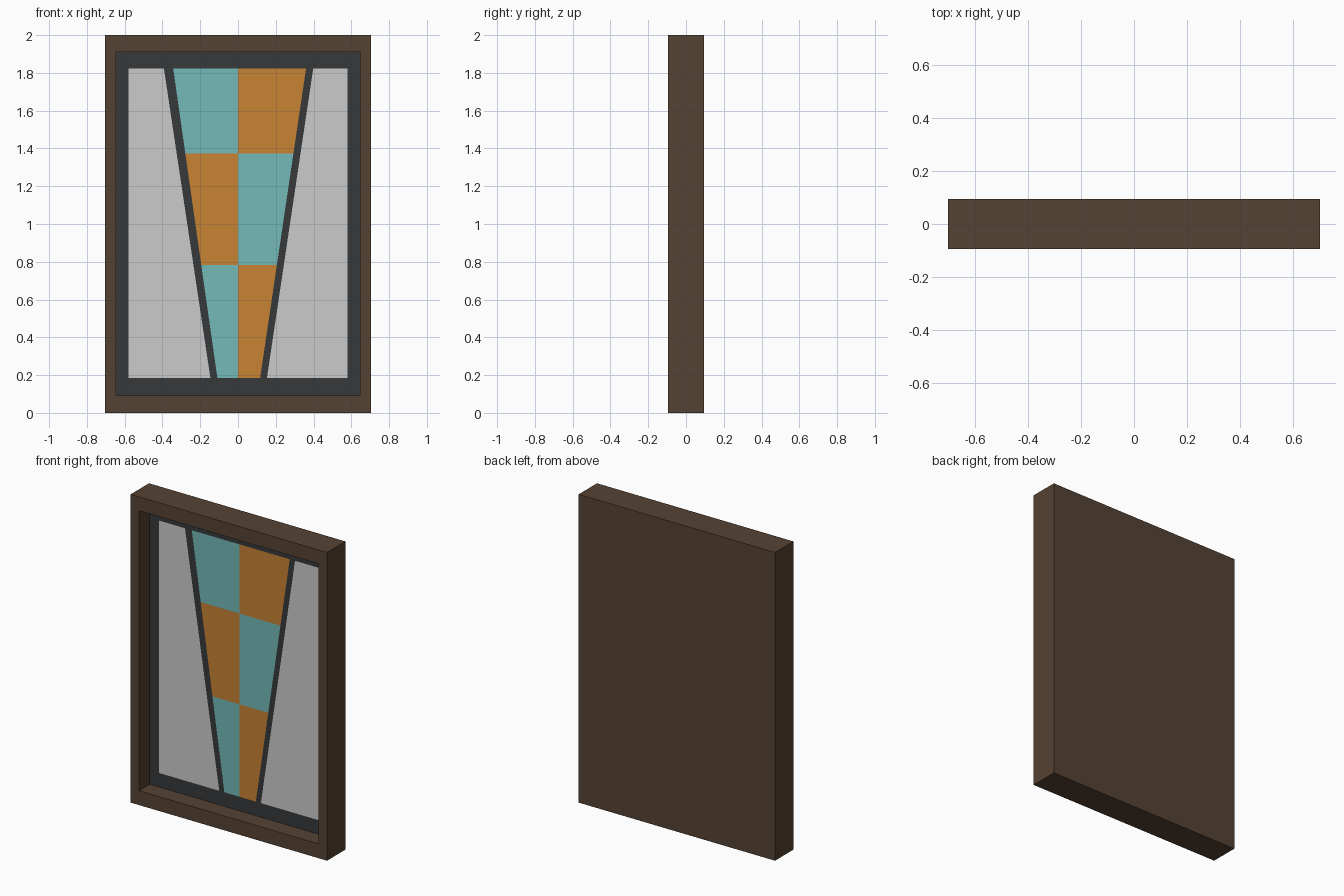
import bpy, bmesh

if "Cube" in bpy.data.objects:
    bpy.data.objects.remove(bpy.data.objects["Cube"])

W, D, H = 0.705, 0.094, 2.0               # half width, half depth, height
OX, OB, OT = 0.645, 0.093, 1.91           # recess opening
GX, GB, GT = 0.58, 0.184, 1.822           # glazed area
Y = 0.016                                 # plane of the glazing


def material(name, rgb):
    # screen colour to linear
    m = bpy.data.materials.new(name)
    m.diffuse_color = [((c / 255 + 0.055) / 1.055) ** 2.4 for c in rgb] + [1]
    m.use_nodes = True
    m.node_tree.nodes["Principled BSDF"].inputs["Base Color"].default_value = m.diffuse_color
    return m


brown = material("brown_wood", (85, 66, 51))
dark = material("dark_lead", (54, 56, 58))
teal = material("teal_glass", (117, 185, 184))
orange = material("orange_glass", (200, 131, 52))


def add_object(name, bm, mat=None):
    mesh = bpy.data.meshes.new(name)
    bm.to_mesh(mesh)
    bm.free()
    ob = bpy.data.objects.new(name, mesh)
    bpy.context.collection.objects.link(ob)
    if mat:
        mesh.materials.append(mat)
    return ob


def flat_panels(name, polys, mat=None):
    # polygons of (x, z) points, counter-clockwise from the front
    bm = bmesh.new()
    for poly in polys:
        bm.faces.new([bm.verts.new((x, Y, z)) for x, z in poly])
    return add_object(name, bm, mat)


def edge(bottom, top):
    # x of a slanted line at height z
    return lambda z: bottom + (top - bottom) * (z - GB) / (GT - GB)


def strip(left, right, z0, z1):
    return [(left(z0), z0), (right(z0), z0), (right(z1), z1), (left(z1), z1)]


# Wooden case: closed back, pocket in the front
bm = bmesh.new()
bmesh.ops.create_cube(bm, size=1)
for v in bm.verts:
    v.co = (v.co.x * 2 * W, v.co.y * 2 * D, (v.co.z + 0.5) * H)
bm.normal_update()
front = min(bm.faces, key=lambda f: f.calc_center_median().y)
bmesh.ops.inset_region(bm, faces=[front], thickness=0.05)
for v in front.verts:
    v.co.x = OX if v.co.x > 0 else -OX
    v.co.z = OT if v.co.z > H / 2 else OB
floor = bmesh.ops.extrude_discrete_faces(bm, faces=[front])["faces"][0]
for v in floor.verts:
    v.co.y = Y
bmesh.ops.delete(bm, geom=[floor], context='FACES_ONLY')  # filled by glazing
bmesh.ops.recalc_face_normals(bm, faces=bm.faces)
add_object("wooden_case", bm, brown)

# Slanted lines dividing the glazing, left to right
side_l, side_r = edge(-GX, -GX), edge(GX, GX)
l_out, l_in = edge(-0.146, -0.392), edge(-0.109, -0.343)
r_in, r_out = edge(0.117, 0.360), edge(0.153, 0.398)
middle = edge(0, 0)

# Dark border ring and two slanted bars
outer = [(-OX, OB), (OX, OB), (OX, OT), (-OX, OT)]
inner = [(-GX, GB), (GX, GB), (GX, GT), (-GX, GT)]
ring = [[outer[i], outer[(i + 1) % 4], inner[(i + 1) % 4], inner[i]]
        for i in range(4)]
bars = [strip(l_out, l_in, GB, GT), strip(r_in, r_out, GB, GT)]
flat_panels("lead_border", ring, dark)
flat_panels("lead_bars", bars, dark)

# Plain grey side panes
flat_panels("left_pane", [strip(side_l, l_out, GB, GT)])
flat_panels("right_pane", [strip(r_out, side_r, GB, GT)])

# Chequered centre panes
rows = [GB, 0.784, 1.373, GT]
chequers = {0: [], 1: []}
for i in range(3):
    chequers[i % 2].append(strip(l_in, middle, rows[i], rows[i + 1]))
    chequers[(i + 1) % 2].append(strip(middle, r_in, rows[i], rows[i + 1]))
flat_panels("teal_panes", chequers[0], teal)
flat_panels("orange_panes", chequers[1], orange)
